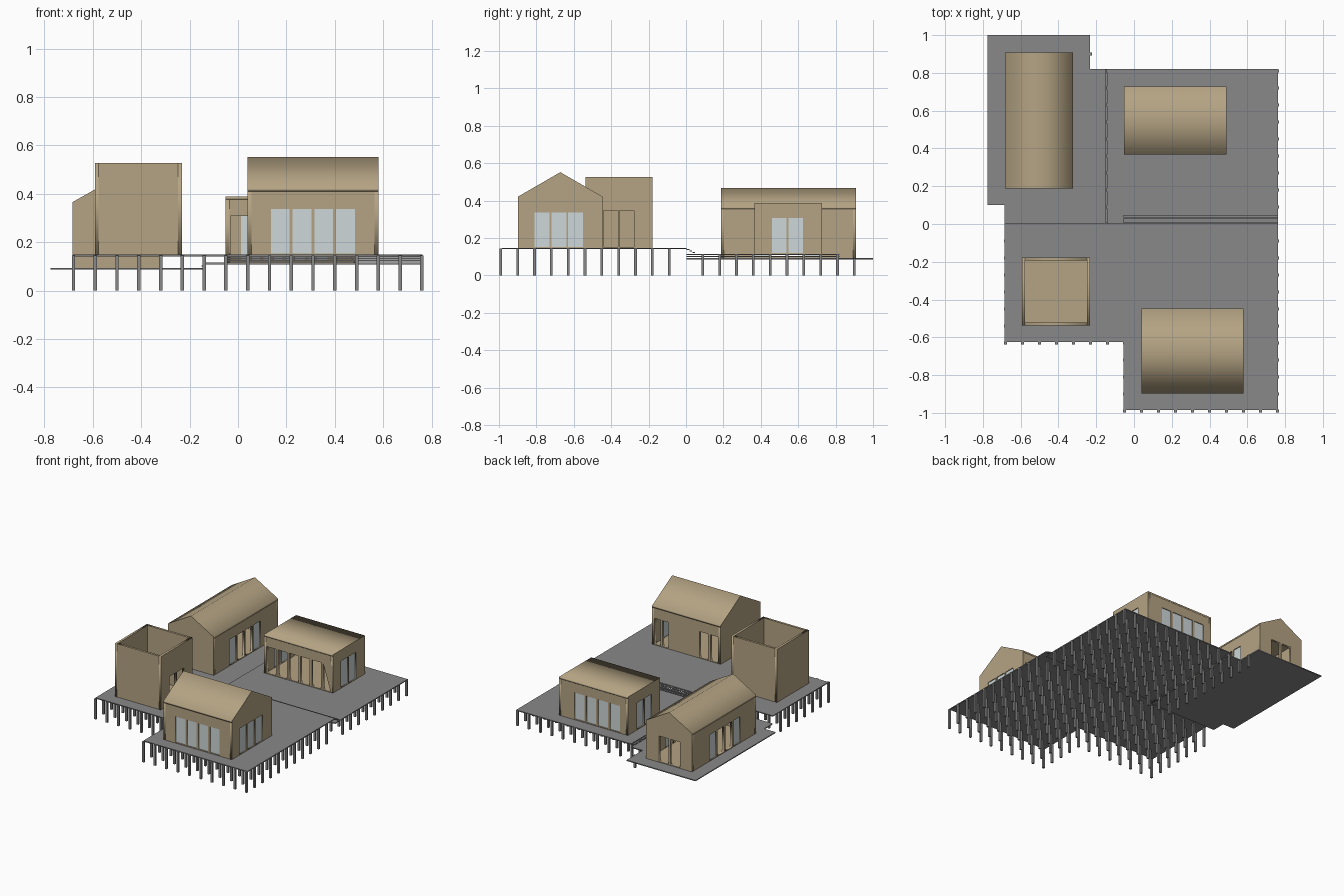
import bpy, bmesh, math
from mathutils import Matrix, Vector

if "Cube" in bpy.data.objects:
    bpy.data.objects.remove(bpy.data.objects["Cube"])


def material(name, rgb):
    m = bpy.data.materials.new(name)
    m.diffuse_color = (*rgb, 1)
    m.use_nodes = True
    m.node_tree.nodes["Principled BSDF"].inputs["Base Color"].default_value = m.diffuse_color
    return m


TAN = material("timber_tan", (0.46, 0.37, 0.23))
GREY = material("deck_grey", (0.25, 0.25, 0.25))
GLASS = material("pale_glass", (0.62, 0.68, 0.69))
T = 0.016   # wall thickness
R = 0.012   # roof thickness


def add(name, mesh, mat):
    mesh.materials.append(mat)
    ob = bpy.data.objects.new(name, mesh)
    bpy.context.collection.objects.link(ob)
    return ob


def boxes(name, spans, mat):
    """One object made of boxes given as (x0, x1, y0, y1, z0, z1)."""
    bm = bmesh.new()
    for x0, x1, y0, y1, z0, z1 in spans:
        c = Vector(((x0 + x1) / 2, (y0 + y1) / 2, (z0 + z1) / 2))
        s = Matrix.Diagonal((x1 - x0, y1 - y0, z1 - z0, 1))
        bmesh.ops.create_cube(bm, size=1, matrix=Matrix.Translation(c) @ s)
    me = bpy.data.meshes.new(name)
    bm.to_mesh(me)
    bm.free()
    return add(name, me, mat)


def prism(name, loops, along_y, centre, depth, mat, plan=False):
    """Fill 2D loops (outer loop plus holes) and extrude them symmetrically."""
    cu = bpy.data.curves.new(name, 'CURVE')
    cu.dimensions = '2D'
    cu.fill_mode = 'BOTH'
    cu.extrude = depth / 2
    for loop in loops:
        sp = cu.splines.new('POLY')
        sp.points.add(len(loop) - 1)
        for p, (u, v) in zip(sp.points, loop):
            p.co = (u, v, 0, 1)
        sp.use_cyclic_u = True
    tmp = bpy.data.objects.new(name + "_outline", cu)
    bpy.context.collection.objects.link(tmp)
    dg = bpy.context.evaluated_depsgraph_get()
    me = bpy.data.meshes.new_from_object(tmp.evaluated_get(dg))
    bpy.data.objects.remove(tmp)
    me.materials.clear()
    ob = add(name, me, mat)
    if plan:
        ob.location = (0, 0, centre)
    else:
        ob.rotation_euler = (math.pi / 2, 0, math.pi / 2 if along_y else 0)
        ob.location = (centre, 0, 0) if along_y else (0, centre, 0)
    return ob


def house(name, x0, x1, y0, y1, z, eave, ridge, ridge_x, head, openings, roof=True):
    """Hollow house; openings maps a side to (start, end, glazed) spans."""
    drop = R if roof else 0
    g0, g1 = (y0, y1) if ridge_x else (x0, x1)
    mid = (g0 + g1) / 2
    for side in ("front", "back", "left", "right"):
        along_y = side in ("left", "right")
        centre = {"front": y0 + T / 2, "back": y1 - T / 2,
                  "left": x0 + T / 2, "right": x1 - T / 2}[side]
        e, r = eave - drop, ridge - drop
        if along_y == ridge_x:      # gable wall
            outer = [(g0, z), (g1, z), (g1, e), (mid, r), (g0, e)]
        else:                       # eave wall between the gables
            a, b = (y0 + T, y1 - T) if along_y else (x0 + T, x1 - T)
            outer = [(a, z), (b, z), (b, e), (a, e)]
        spans = openings.get(side, [])
        sill = z + 0.005
        holes = [[(a, sill), (a, head), (b, head), (b, sill)] for a, b, _ in spans]
        prism(f"{name}_{side}_wall", [outer] + holes, along_y, centre, T, TAN)
        panes = []
        for a, b, glazed in spans:
            if glazed:
                c = (centre - 0.002, centre + 0.002)
                panes.append((*c, a, b, sill, head) if along_y else (a, b, *c, sill, head))
        if panes:
            boxes(f"{name}_{side}_glass", panes, GLASS)
    boxes(f"{name}_floor", [(x0 + T, x1 - T, y0 + T, y1 - T, z, z + 0.004)], TAN)
    if roof:
        chevron = [(g0, eave), (mid, ridge), (g1, eave),
                   (g1, eave - R), (mid, ridge - R), (g0, eave - R)]
        lo, hi = (x0, x1) if ridge_x else (y0, y1)
        prism(f"{name}_roof", [chevron], ridge_x, (lo + hi) / 2, hi - lo, TAN)


def row(start, step, width, n, glazed):
    return [(start + i * step, start + i * step + width, glazed) for i in range(n)]


# Three deck platforms at stepped heights
prism("upper_deck", [[(-0.685, 0.003), (-0.685, -0.625), (-0.055, -0.625), (-0.055, -0.985),
                      (0.763, -0.985), (0.763, 0.003)]], False, 0.1445, 0.007, GREY, plan=True)
boxes("middle_deck", [(-0.142, 0.763, 0.003, 0.82, 0.108, 0.115)], GREY)
prism("lower_deck", [[(-0.685, 0.003), (-0.145, 0.003), (-0.145, 0.82), (-0.232, 0.82),
                      (-0.232, 1.0), (-0.775, 1.0), (-0.775, 0.1), (-0.685, 0.1)]],
      False, 0.0895, 0.007, GREY, plan=True)

# Steps between the decks
boxes("deck_steps", [(-0.055, 0.763, 0.004, 0.018, 0.136, 0.141),
                     (-0.055, 0.763, 0.018, 0.033, 0.129, 0.134),
                     (-0.055, 0.763, 0.034, 0.048, 0.121, 0.126),
                     (-0.15, -0.137, 0.004, 0.82, 0.099, 0.104)], GREY)

# Grid of square posts under the decks
posts = []
h = 0.007
for i in range(17):
    for j in range(-11, 11):
        x, y = -0.68 + 0.09 * i, 0.09 * j
        if j < 0 and (j >= -7 or i >= 7):
            top = 0.145
        elif 0 < j < 10 and i >= 6:
            top = 0.112
        elif j > 0 and i == 5:
            top = 0.09
        else:
            continue
        posts.append((x - h, x + h, y - h, y + h, 0, top))
boxes("deck_posts", posts, GREY)

# Front right gabled house
house("front_house", 0.04, 0.58, -0.897, -0.447, 0.148, 0.422, 0.552, True, 0.337, {
    "front": row(0.136, 0.09, 0.077, 4, True),
    "right": row(-0.81, 0.09, 0.08, 3, True),
    "back": [(0.06, 0.12, False), (0.14, 0.205, False),
             (0.45, 0.497, False), (0.512, 0.56, False)]})

# Front left open topped box
house("open_box", -0.592, -0.232, -0.537, -0.178, 0.148, 0.527, 0.527, True, 0.348, {
    "right": row(-0.44, 0.085, 0.077, 2, False)}, roof=False)

# Back left long gabled house
bays = [(a, b, k in (0, 3)) for k, (a, b, _) in enumerate(row(0.367, 0.09, 0.075, 4, False))]
house("long_house", -0.683, -0.322, 0.187, 0.908, 0.093, 0.366, 0.468, False, 0.28, {
    "left": bays, "right": bays, "back": row(-0.587, 0.09, 0.075, 2, False)})

# Back right flat roofed pavilion
house("pavilion", -0.052, 0.49, 0.367, 0.728, 0.115, 0.388, 0.388, True, 0.308, {
    "front": row(-0.032, 0.089, 0.073, 6, False)[:6],
    "back": row(0.012, 0.093, 0.078, 4, True),
    "right": row(0.46, 0.087, 0.078, 2, True),
    "left": row(0.46, 0.087, 0.078, 2, True)})
